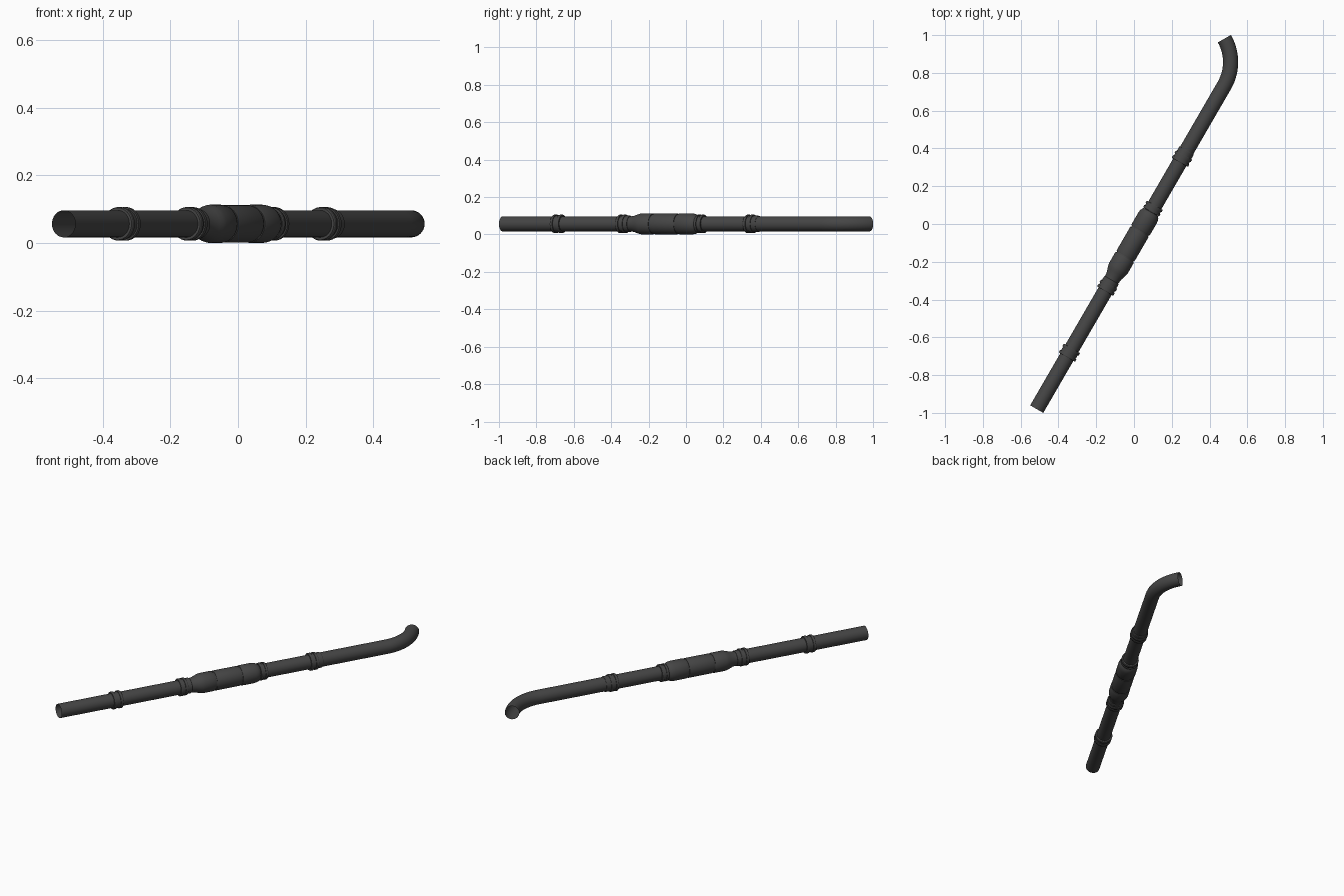
import bpy, bmesh, math
from mathutils import Vector

if "Cube" in bpy.data.objects:
    bpy.data.objects.remove(bpy.data.objects["Cube"])

SIDES = 32
PIPE_R = 0.04
START = Vector((-0.515, -0.98, 0.0565))
ANGLE = math.radians(59.9)
LENGTH = 1.98
BEND_R = 0.248

dark = bpy.data.materials.new("dark_metal")
dark.diffuse_color = (0.06, 0.06, 0.06, 1)
dark.use_nodes = True
dark.node_tree.nodes["Principled BSDF"].inputs["Base Color"].default_value = dark.diffuse_color


def direction(a):
    return Vector((math.cos(a), math.sin(a), 0))


def sweep(name, stations):
    """Skin circles given as (centre, heading angle, radius)."""
    bm = bmesh.new()
    prev = None
    for centre, a, r in stations:
        side = direction(a + math.pi / 2)
        ring = []
        for i in range(SIDES):
            u = 2 * math.pi * i / SIDES
            ring.append(bm.verts.new(
                centre + side * (r * math.cos(u)) + Vector((0, 0, r * math.sin(u)))))
        if prev:
            for i in range(SIDES):
                j = (i + 1) % SIDES
                bm.faces.new((prev[i], prev[j], ring[j], ring[i]))
        prev = ring
    bmesh.ops.recalc_face_normals(bm, faces=bm.faces)
    me = bpy.data.meshes.new(name)
    bm.to_mesh(me)
    bm.free()
    ob = bpy.data.objects.new(name, me)
    bpy.context.collection.objects.link(ob)
    me.materials.append(dark)
    bpy.context.view_layer.objects.active = ob
    ob.select_set(True)
    bpy.ops.object.shade_smooth_by_angle(angle=math.radians(30))
    ob.select_set(False)
    return ob


def lathe(name, profile):
    """Turn (distance along pipe, radius) points around the pipe axis."""
    d = direction(ANGLE)
    return sweep(name, [(START + d * t, ANGLE, r) for t, r in profile])


# open-ended pipe with a 60 degree bend at the far end
d = direction(ANGLE)
stations = [(START + d * (LENGTH * k), ANGLE, PIPE_R) for k in (0, 1)]
pivot = START + d * LENGTH + direction(ANGLE + math.pi / 2) * BEND_R
for k in range(1, 15):
    a = ANGLE + math.radians(60) * k / 14
    stations.append((pivot + direction(a - math.pi / 2) * BEND_R, a, PIPE_R))
sweep("pipe", stations)


# couplings: two raised lips with a lower band between them
def coupling(name, t0, t1, lip=0.016):
    band, r = 0.045, 0.0495
    lathe(name, [(t0, 0.039), (t0, r - 0.002), (t0 + 0.003, r), (t0 + lip, r),
                 (t0 + lip, band), (t1 - lip, band), (t1 - lip, r),
                 (t1 - 0.003, r), (t1, r - 0.002), (t1, 0.039)])


coupling("front_coupling", 0.318, 0.372)
coupling("rear_coupling", 1.51, 1.555)
coupling("inlet_coupling", 0.722, 0.765)

# plain sleeves next to the couplings
for name, a, b in (("inlet_sleeve", 0.76, 0.79), ("rear_sleeve", 1.55, 1.583)):
    lathe(name, [(a, 0.039), (a, 0.044), (b - 0.003, 0.044), (b, 0.042), (b, 0.039)])

# widened chamber: flared inlet, then three drums split by grooves
lathe("chamber", [
    (0.79, 0.040), (0.815, 0.043), (0.835, 0.050), (0.85, 0.0545), (0.862, 0.0565),
    (0.925, 0.0565), (0.930, 0.054), (0.930, 0.051),
    (0.937, 0.051), (0.937, 0.054), (0.943, 0.0555),
    (1.080, 0.0555), (1.086, 0.054), (1.086, 0.051),
    (1.093, 0.051), (1.093, 0.054), (1.099, 0.0565),
    (1.170, 0.0565), (1.185, 0.0545), (1.197, 0.050), (1.205, 0.044), (1.205, 0.039)])

# outlet collar behind the chamber
coupling("outlet_collar", 1.207, 1.247, 0.014)
